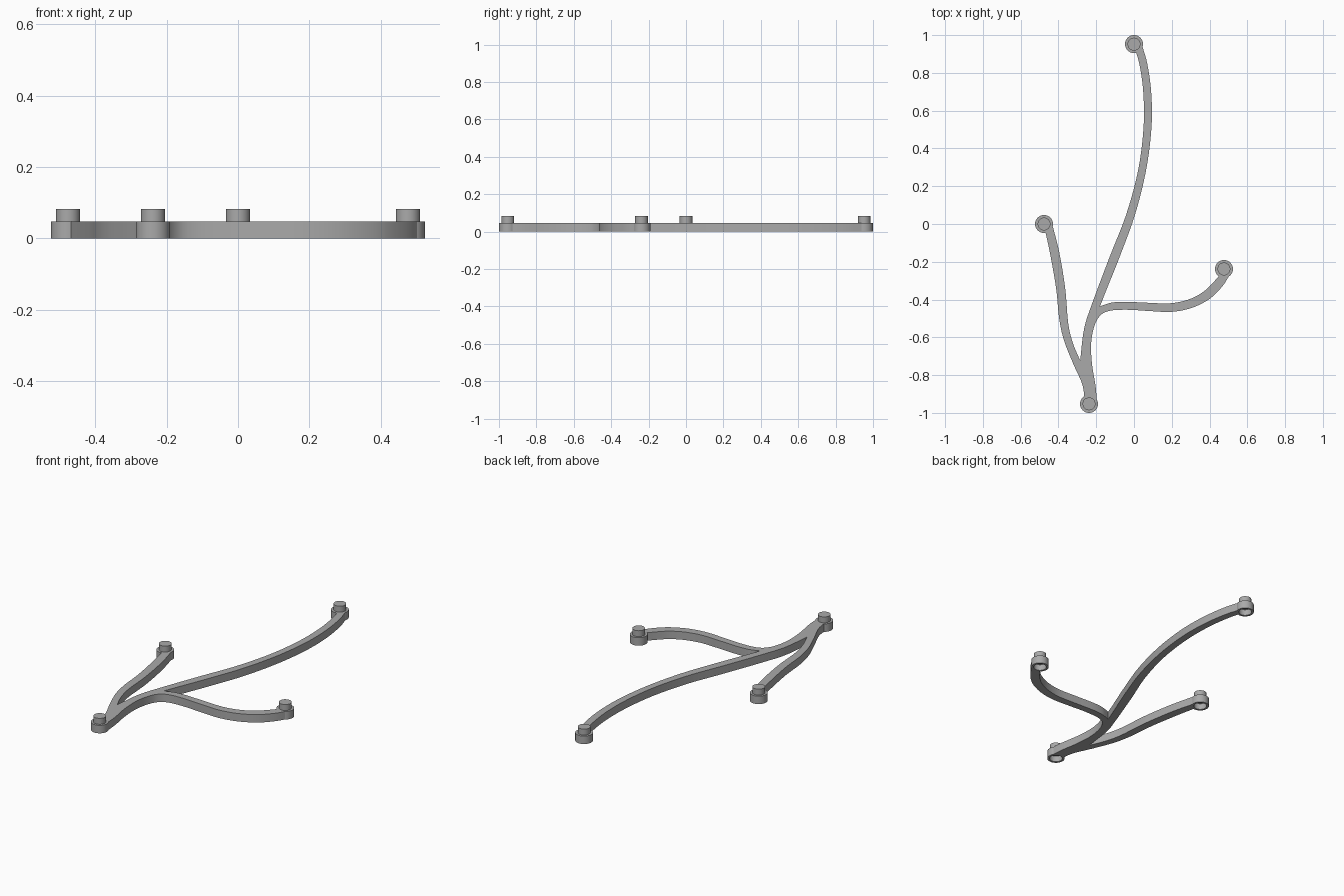
import bpy, bmesh, math
from mathutils import Vector

cube = bpy.data.objects.get("Cube")
if cube:
    bpy.data.objects.remove(cube, do_unlink=True)

grey = bpy.data.materials.new("stone_grey")
grey.use_nodes = True
COLOUR = (0.4, 0.4, 0.4, 1)
grey.diffuse_color = COLOUR
grey.node_tree.nodes["Principled BSDF"].inputs["Base Color"].default_value = COLOUR

PLATE = 0.047      # thickness of the branches and sockets
UNIT = 2 / 8.4     # grid pitch between studs
CENTRES = {
    "base": Vector((-UNIT, -4 * UNIT)),
    "side": Vector((2 * UNIT, -UNIT)),
    "main": Vector((0, 4 * UNIT)),
    "left": Vector((-2 * UNIT, 0)),
}


def finish(bm, name):
    bmesh.ops.recalc_face_normals(bm, faces=bm.faces)
    mesh = bpy.data.meshes.new(name)
    bm.to_mesh(mesh)
    bm.free()
    mesh.materials.append(grey)
    mesh.shade_smooth()
    mesh.set_sharp_from_angle(angle=math.radians(35))
    obj = bpy.data.objects.new(name, mesh)
    bpy.context.scene.collection.objects.link(obj)
    return obj


def rim(tip, degrees):
    """Point inside the wall of a tip socket."""
    a = math.radians(degrees)
    return CENTRES[tip] + 0.042 * Vector((math.cos(a), math.sin(a)))


def arc(tip, start, end, steps=8):
    return [rim(tip, start + (end - start) * i / steps) for i in range(1, steps)]


def smooth_edge(points, steps=5):
    """Smooth line through the points, both ends included."""
    p = [Vector(q) for q in points]
    p = [2 * p[0] - p[1]] + p + [2 * p[-1] - p[-2]]
    line = []
    for a, b, c, d in zip(p, p[1:], p[2:], p[3:]):
        for i in range(steps):
            t = i / steps
            line.append(0.5 * (2 * b + (c - a) * t + (2 * a - 5 * b + 4 * c - d) * t * t
                               + (3 * b - a - 3 * c + d) * t ** 3))
    return line + [p[-2]]


# Forks where two branches part
upper_fork = Vector((-0.18, -0.436))
lower_fork = Vector((-0.285, -0.723))

# Branch outline, anticlockwise from the base
outline = smooth_edge([
    rim("base", 10), (-.203, -.861), (-.222, -.744), (-.227, -.634), (-.211, -.544),
    (-.18, -.486), (-.127, -.459), (-.03, -.454), (.085, -.461), (.2, -.465),
    (.306, -.444), (.401, -.396), (.47, -.327), rim("side", -25)])
outline += arc("side", -25, -125)
outline += smooth_edge([
    rim("side", -125), (.412, -.317), (.36, -.364), (.285, -.401), (.19, -.42),
    (.074, -.417), (-.048, -.412), (-.121, -.417), upper_fork])
outline += smooth_edge([
    upper_fork, (-.148, -.354), (-.074, -.169), (.005, .048), (.063, .28),
    (.092, .502), (.092, .686), (.071, .845), rim("main", -5)])[1:]
outline += arc("main", -5, -75)
outline += smooth_edge([
    rim("main", -75), (.032, .829), (.05, .686), (.05, .502), (.021, .28),
    (-.042, .048), (-.127, -.169), (-.222, -.422), (-.264, -.554), lower_fork])
outline += smooth_edge([
    lower_fork, (-.322, -.634), (-.348, -.528), (-.364, -.343), (-.396, -.148),
    rim("left", 5)])[1:]
outline += arc("left", 5, -80)
outline += smooth_edge([
    rim("left", -80), (-.444, -.158), (-.412, -.343), (-.396, -.502), (-.37, -.618),
    (-.322, -.739), (-.275, -.845), rim("base", 125)])
outline += arc("base", 125, 10)

# Solid branches
bm = bmesh.new()
face = bm.faces.new([bm.verts.new((p.x, p.y, 0)) for p in outline])
top = bmesh.ops.extrude_face_region(bm, geom=[face], use_keep_orig=True)
bmesh.ops.translate(bm, vec=(0, 0, PLATE),
                    verts=[v for v in top["geom"] if isinstance(v, bmesh.types.BMVert)])
finish(bm, "branches")

# Tip sockets: hollow underneath, stud on top
STUD = 0.034
HOLE = 0.035
OUTER = UNIT / 5
PROFILE = [(0, HOLE), (HOLE, HOLE), (HOLE, 0), (OUTER, 0), (OUTER, PLATE),
           (STUD, PLATE), (STUD, 0.082), (0, 0.082)]
for tip, centre in CENTRES.items():
    bm = bmesh.new()
    verts = [bm.verts.new((r, 0, z)) for r, z in PROFILE]
    edges = [bm.edges.new(pair) for pair in zip(verts, verts[1:])]
    bmesh.ops.spin(bm, geom=verts + edges, cent=(0, 0, 0), axis=(0, 0, 1),
                   angle=math.tau, steps=32)
    bmesh.ops.remove_doubles(bm, verts=bm.verts, dist=1e-5)
    finish(bm, tip + "_stud_socket").location = (centre.x, centre.y, 0)
